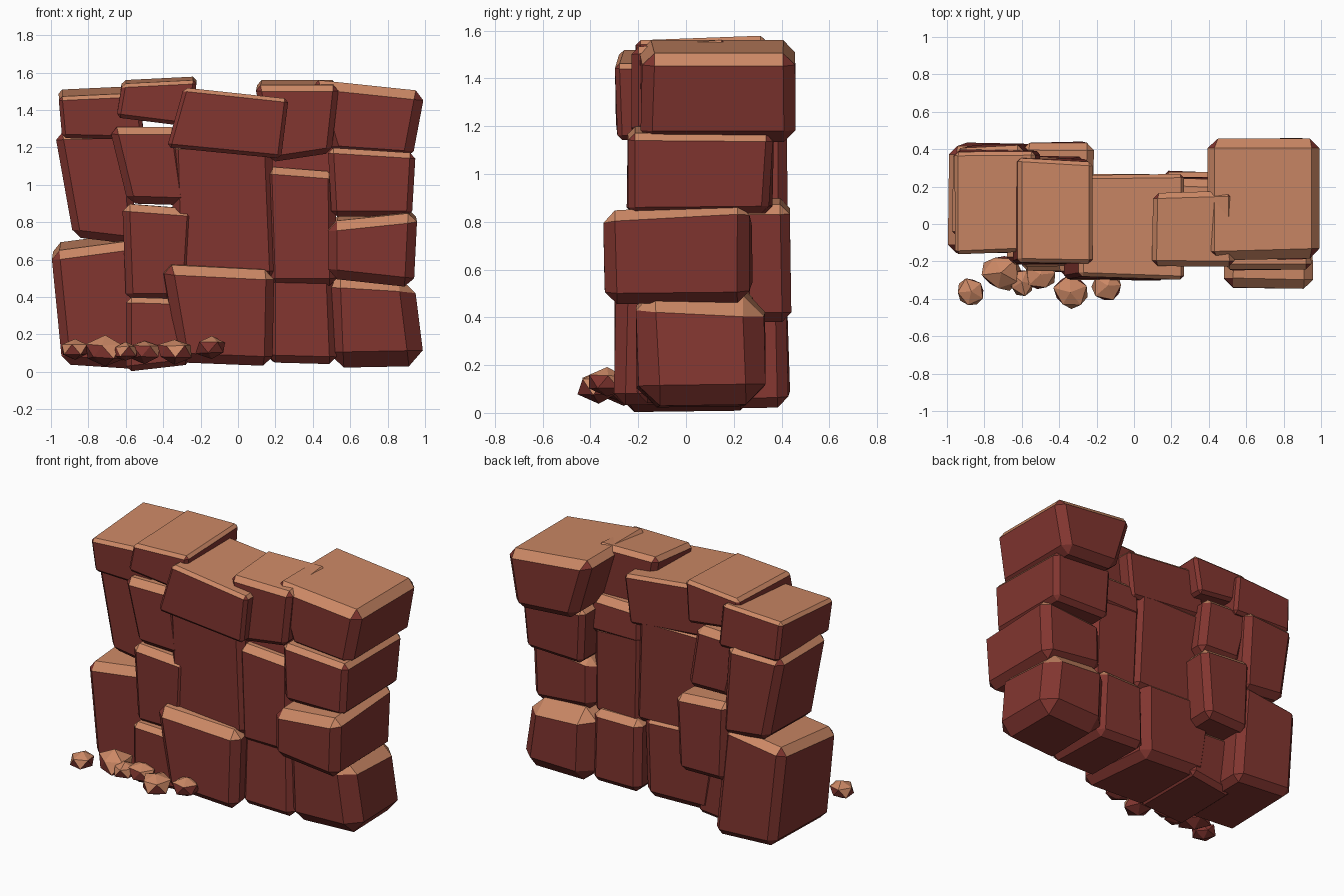
import bpy, bmesh, random
from mathutils import Vector, Matrix

old = bpy.data.objects.get("Cube")
if old:
    bpy.data.objects.remove(old, do_unlink=True)
random.seed(4)


def make_material(name, colour):
    mat = bpy.data.materials.new(name)
    mat.use_nodes = True
    mat.diffuse_color = colour
    mat.node_tree.nodes["Principled BSDF"].inputs["Base Color"].default_value = colour
    return mat


red_rock = make_material("red_rock", (0.222, 0.036, 0.029, 1))
tan_top = make_material("tan_top", (0.6, 0.245, 0.13, 1))


def finish(name, bm, tan_from):
    """Colour faces tan whose normal rises above tan_from, the rest red."""
    bm.normal_update()
    for face in bm.faces:
        face.material_index = int(face.normal.z > tan_from)
    mesh = bpy.data.meshes.new(name)
    bm.to_mesh(mesh)
    bm.free()
    mesh.materials.append(red_rock)
    mesh.materials.append(tan_top)
    obj = bpy.data.objects.new(name, mesh)
    bpy.context.collection.objects.link(obj)
    return obj


def block(name, bottom_left, bottom_right, top_right, top_left, front, back,
          bevel=0.04, lift=0.0, taper=0.97, shift=0.0):
    """Chamfered stone from a front outline (x, z) run from front to back."""
    bm = bmesh.new()
    outline = [Vector((x, 0, z)) for x, z in (bottom_left, bottom_right, top_right, top_left)]
    middle = sum(outline, Vector()) / len(outline)
    rings = []
    for depth, scale, rise, slide in ((front, 1, 0, 0), (back, taper, lift, shift)):
        ring = []
        for i, corner in enumerate(outline):
            point = middle + (corner - middle) * scale
            point.x += slide
            point.y = depth + random.uniform(0, 0.03) * (1 if depth == front else -1)
            if i > 1:
                point.z += rise
            ring.append(bm.verts.new(point))
        rings.append(ring)
    near, far = rings
    bm.faces.new(near)
    bm.faces.new(far[::-1])
    for i in range(len(near)):
        j = (i + 1) % len(near)
        bm.faces.new((near[j], near[i], far[i], far[j]))
    bm.normal_update()
    bmesh.ops.bevel(bm, geom=bm.edges[:], offset=bevel, segments=1,
                    affect='EDGES', clamp_overlap=True)
    return finish(name, bm, 0.55)


def pebble(name, x, y, z, radius):
    """Small faceted stone lying at the foot of the wall."""
    bm = bmesh.new()
    bmesh.ops.create_icosphere(bm, subdivisions=1, radius=radius)
    for vert in bm.verts:
        vert.co *= random.uniform(0.85, 1.1)
    turn = Matrix.Rotation(random.uniform(0, 3), 4, 'Z')
    squash = Matrix.Diagonal((1, 1, 0.72, 1))
    bm.transform(Matrix.Translation((x, y, z)) @ squash @ turn)
    return finish(name, bm, 0.25)


# Left column
block("left_bottom_stone", (-0.94, 0.04), (-0.48, 0.01), (-0.55, 0.7), (-1, 0.64),
      -0.16, 0.44, bevel=0.045, lift=0.06)
block("left_middle_stone", (-0.88, 0.72), (-0.54, 0.68), (-0.58, 1.29), (-0.98, 1.28),
      -0.09, 0.43)
block("left_top_stone", (-0.94, 1.25), (-0.5, 1.24), (-0.53, 1.49), (-0.96, 1.47),
      -0.17, 0.41, bevel=0.02, lift=0.04, taper=1)

# Inner left column
block("inner_left_bottom_stone", (-0.6, 0), (-0.25, 0.04), (-0.28, 0.39), (-0.6, 0.4),
      -0.27, 0.27, bevel=0.03)
block("inner_left_middle_stone", (-0.6, 0.38), (-0.26, 0.38), (-0.23, 0.87), (-0.62, 0.9),
      -0.24, 0.46, taper=1, shift=0.02)
block("inner_left_upper_stone", (-0.59, 0.9), (-0.26, 0.89), (-0.32, 1.31), (-0.69, 1.31),
      -0.23, 0.37, shift=0.02)
block("inner_left_top_stone", (-0.65, 1.36), (-0.25, 1.31), (-0.22, 1.56), (-0.62, 1.54),
      -0.22, 0.36, bevel=0.02, lift=0.02, taper=1)

# Centre column
block("centre_bottom_stone", (-0.31, 0.05), (0.19, 0.03), (0.2, 0.54), (-0.4, 0.57),
      -0.31, 0.28, bevel=0.05, lift=0.05, shift=-0.06)
block("centre_middle_stone", (-0.34, 0.5), (0.21, 0.5), (0.18, 1.23), (-0.36, 1.23),
      -0.23, 0.27)
block("centre_top_stone", (-0.38, 1.2), (0.23, 1.14), (0.27, 1.46), (-0.29, 1.52),
      -0.3, 0.29, bevel=0.02, taper=1)

# Inner right column
block("inner_right_bottom_stone", (0.16, 0.05), (0.53, 0.04), (0.51, 0.53), (0.16, 0.53),
      -0.21, 0.3, shift=-0.02)
block("inner_right_middle_stone", (0.16, 0.46), (0.53, 0.46), (0.52, 1.07), (0.14, 1.1),
      -0.22, 0.25)
block("inner_right_upper_stone", (0.14, 1), (0.55, 1), (0.55, 1.25), (0.14, 1.25),
      -0.15, 0.26)
block("inner_right_top_stone", (0.17, 1.12), (0.5, 1.17), (0.54, 1.53), (0.09, 1.53),
      -0.23, 0.18, bevel=0.03, lift=0.04)

# Right column
block("right_bottom_stone", (0.48, 0.02), (1, 0.03), (0.94, 0.51), (0.46, 0.54),
      -0.22, 0.35, bevel=0.085, lift=-0.02)
block("right_middle_stone", (0.48, 0.5), (0.94, 0.45), (0.96, 0.85), (0.48, 0.8),
      -0.35, 0.29, bevel=0.05, lift=0.04)
block("right_upper_stone", (0.5, 0.83), (0.93, 0.83), (0.95, 1.17), (0.48, 1.2),
      -0.25, 0.37, bevel=0.03)
block("right_top_stone", (0.5, 1.16), (0.93, 1.13), (1, 1.5), (0.38, 1.565),
      -0.21, 0.48, bevel=0.05, taper=1)

# Loose pebbles along the foot of the wall
pebble("pebble_far_left", -0.87, -0.36, 0.12, 0.08)
pebble("pebble_left", -0.71, -0.26, 0.11, 0.11)
pebble("pebble_inner_left", -0.6, -0.31, 0.11, 0.08)
pebble("pebble_middle", -0.5, -0.27, 0.11, 0.09)
pebble("pebble_inner_right", -0.34, -0.365, 0.11, 0.1)
pebble("pebble_right", -0.14, -0.33, 0.13, 0.09)
